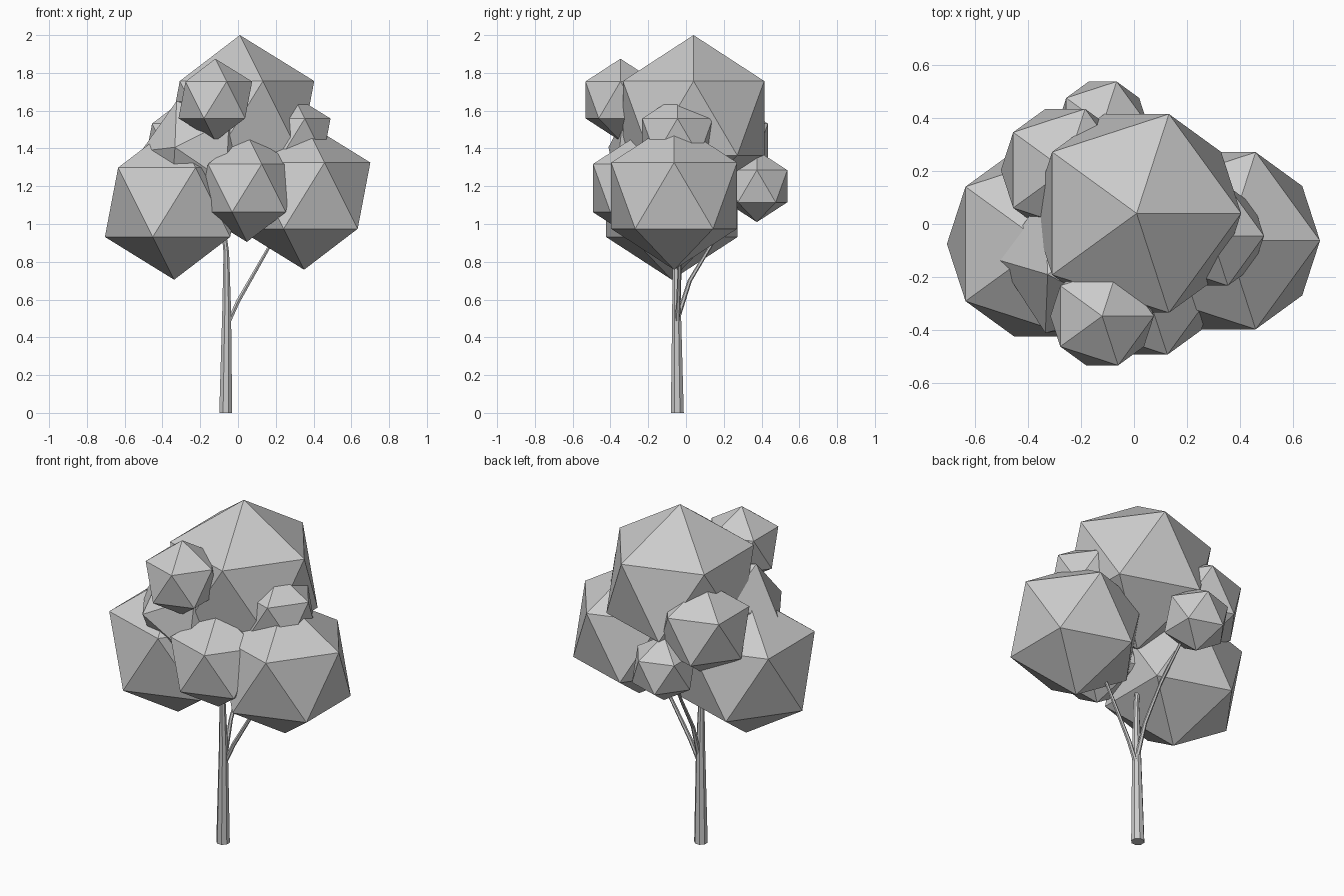
import bpy, bmesh, math
from mathutils import Vector, Matrix

if "Cube" in bpy.data.objects:
    bpy.data.objects.remove(bpy.data.objects["Cube"], do_unlink=True)

grey = bpy.data.materials.new("plain_grey")
grey.use_nodes = True
grey.diffuse_color = (0.6, 0.6, 0.6, 1)
grey.node_tree.nodes["Principled BSDF"].inputs["Base Color"].default_value = grey.diffuse_color


def add_object(name, bm):
    """Turn a bmesh into a flat-shaded object."""
    bmesh.ops.recalc_face_normals(bm, faces=bm.faces)
    mesh = bpy.data.meshes.new(name)
    bm.to_mesh(mesh)
    bm.free()
    mesh.materials.append(grey)
    obj = bpy.data.objects.new(name, mesh)
    bpy.context.collection.objects.link(obj)
    return obj


def foliage(name, centre, radius, top=None, side=None):
    """Icosahedral clump; top and side aim its pole and one upper corner."""
    bm = bmesh.new()
    bmesh.ops.create_icosphere(bm, subdivisions=1, radius=radius)
    if top:
        z = Vector(top).normalized()
        y = z.cross(Vector(side)).normalized()
        turn = Matrix((y.cross(z), y, z)).transposed()
        bm.transform(turn.to_4x4())
    bm.transform(Matrix.Translation(centre))
    return add_object(name, bm)


def limb(name, path, sides):
    """Tapered tube through (x, y, z, radius) points."""
    bm = bmesh.new()
    points = [Vector(p[:3]) for p in path]
    rings = []
    for i, p in enumerate(path):
        aim = points[min(i + 1, len(path) - 1)] - points[max(i - 1, 0)]
        if i == 0:
            aim = Vector((0, 0, 1))
        turn = Vector((0, 0, 1)).rotation_difference(aim)
        ring = []
        for k in range(sides):
            a = math.tau * (k + 0.5) / sides
            spoke = Vector((math.cos(a), math.sin(a), 0)) * p[3]
            ring.append(bm.verts.new(points[i] + turn @ spoke))
        rings.append(ring)
    for low, high in zip(rings, rings[1:]):
        for k in range(sides):
            n = (k + 1) % sides
            bm.faces.new((low[k], low[n], high[n], high[k]))
    bm.faces.new(rings[0][::-1])
    bm.faces.new(rings[-1])
    return add_object(name, bm)


# Trunk and its two thin branches
limb("trunk", [(-0.065, -0.046, 0, 0.037), (-0.06, -0.05, 0.55, 0.025),
               (-0.062, -0.055, 0.85, 0.016), (-0.08, -0.06, 1.0, 0.012)], 8)
limb("side_branch", [(-0.05, -0.045, 0.48, 0.013), (0.0, -0.04, 0.59, 0.012),
                     (0.16, -0.03, 0.87, 0.009), (0.25, -0.03, 1.03, 0.008)], 6)
limb("back_branch", [(-0.055, -0.045, 0.5, 0.014), (-0.06, 0.02, 0.7, 0.011),
                     (-0.07, 0.14, 0.9, 0.009), (-0.1, 0.27, 1.1, 0.008)], 6)

# Foliage clumps, upright
foliage("crown_foliage", (0.01, 0.04, 1.56), 0.44)
foliage("left_foliage", (0.35, -0.063, 1.15), 0.392)
foliage("right_foliage", (-0.338, -0.075, 1.115), 0.41)
foliage("front_foliage", (0.047, -0.25, 1.19), 0.285)
foliage("upper_front_foliage", (-0.12, -0.347, 1.657), 0.218)
foliage("upper_left_foliage", (0.293, -0.045, 1.46), 0.22)
foliage("upper_back_foliage", (-0.259, 0.203, 1.41), 0.271)
foliage("lower_back_foliage", (-0.118, 0.375, 1.2), 0.19)

# Tilted clump filling the gap below the crown
foliage("inner_foliage", (-0.2, -0.13, 1.37), 0.313,
        top=(-0.125, -0.06, 0.28), side=(-0.305, -0.01, 0.04))
